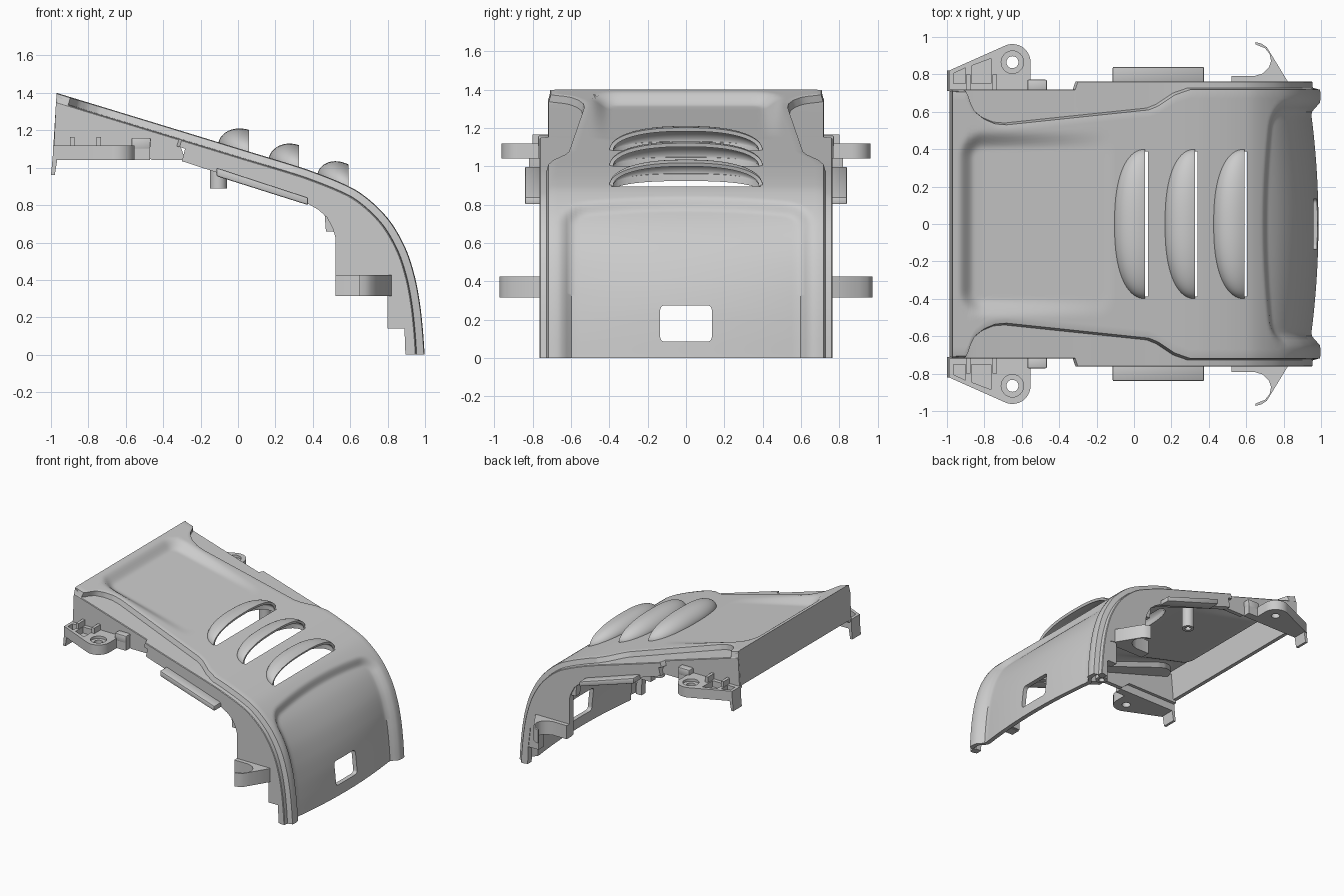
import bpy, bmesh, math
from mathutils import Vector

if "Cube" in bpy.data.objects:
    bpy.data.objects.remove(bpy.data.objects["Cube"])


def lerp_table(tab, x):
    for (a, fa), (b, fb) in zip(tab, tab[1:]):
        if x <= b:
            return fa + (fb - fa) * max(0, (x - a) / (b - a))
    return tab[-1][1]


def smooth(t):
    t = min(1, max(0, t))
    return t * t * (3 - 2 * t)


def finish(ob, angle=32):
    bpy.ops.object.select_all(action='DESELECT')
    ob.select_set(True)
    bpy.context.view_layer.objects.active = ob
    for m in list(ob.modifiers):
        bpy.ops.object.modifier_apply(modifier=m.name)
    bpy.ops.object.shade_smooth_by_angle(angle=math.radians(angle))
    return ob


def make(name, verts, faces):
    me = bpy.data.meshes.new(name)
    me.from_pydata(verts, [], faces)
    bm = bmesh.new()
    bm.from_mesh(me)
    bmesh.ops.recalc_face_normals(bm, faces=bm.faces)
    bm.to_mesh(me)
    bm.free()
    ob = bpy.data.objects.new(name, me)
    bpy.context.collection.objects.link(ob)
    return ob


def prism(name, pts, axis, a, b):
    n = len(pts)
    put = (lambda p, c: (p[0], c, p[1])) if axis == 'y' else (lambda p, c: (p[0], p[1], c))
    verts = [put(p, c) for c in (a, b) for p in pts]
    faces = [list(range(n)), list(range(n, 2 * n))]
    faces += [[i, (i + 1) % n, n + (i + 1) % n, n + i] for i in range(n)]
    return make(name, verts, faces)


def mirror(ob):
    m = ob.modifiers.new('mirror', 'MIRROR')
    m.use_axis = (False, True, False)
    m.use_mirror_merge = False
    return finish(ob)


def bevel(ob, w=0.008):
    m = ob.modifiers.new('bevel', 'BEVEL')
    m.width, m.segments, m.limit_method = w, 2, 'ANGLE'
    return ob


def cut(ob, cutters):
    for c in cutters:
        m = ob.modifiers.new('cut', 'BOOLEAN')
        m.operation, m.solver, m.object = 'DIFFERENCE', 'EXACT', c
        bpy.context.view_layer.objects.active = ob
        bpy.ops.object.modifier_apply(modifier=m.name)
        bpy.data.objects.remove(c)


def circle(x, y, r, a0=0, a1=360, n=32):
    return [(x + r * math.cos(math.radians(a0 + (a1 - a0) * i / n)),
             y + r * math.sin(math.radians(a0 + (a1 - a0) * i / n))) for i in range(n + (a1 - a0 < 360))]


# Side profile of the cover, resampled evenly along its length
key = [(-.97, 1.4), (-.35, 1.211), (0, 1.104), (.3, 1.013), (.42, .972), (.55, .92), (.65, .868), (.75, .785),
       (.83, .69), (.9, .56), (.945, .42), (.972, .28), (.988, .14), (.998, 0)]
K = [Vector(p) for p in key]
K = [2 * K[0] - K[1]] + K + [2 * K[-1] - K[-2]]
prof = []
for i in range(1, len(K) - 2):
    p0, p1, p2, p3 = K[i - 1:i + 3]
    n = max(3, int((p2 - p1).length / .0125))
    for j in range(n):
        t = j / n
        prof.append(.5 * (2 * p1 + (p2 - p0) * t + (2 * p0 - 5 * p1 + 4 * p2 - p3) * t * t
                          + (3 * p1 - p0 - 3 * p2 + p3) * t ** 3))
prof.append(K[-2])
norm, arc = [], [0]
for i in range(len(prof)):
    t = (prof[min(i + 1, len(prof) - 1)] - prof[max(i - 1, 0)]).normalized()
    norm.append(Vector((-t.y, t.x)))
    if i:
        arc.append(arc[-1] + (prof[i] - prof[i - 1]).length)
top_z = [(p.x, p.y) for p in prof]
s0 = lerp_table([(p.x, s) for p, s in zip(prof, arc)], .685)


def off(i, d):
    p = prof[i] - norm[i] * d
    z = max(0, p.y)
    return max(p.x, -.97 - (1.4 - z) * .06), z


def inset(a, b, r):
    return r - math.hypot(max(r - a, 0), max(r - b, 0))


def depth(i, y):
    x, s, y = prof[i].x, arc[i], abs(y)
    d = .05 * min(1, max(0, (-.1 - x) / .7)) * smooth(inset(.5 - y, min(x + .94, -.06 - x), .14) / .1)
    q = s - s0 - .06 * (y / .65) ** 2
    k = smooth(q / .7)
    f = .04 * (1 - k) + k * (.012 + .04 * (y / .6) ** 2)
    return d + f * smooth(inset(.66 - y, q, .14) / .075)


# Main cover: raised centre panel, stepped side ledges, rear dish and front recess
step = [(-.97, .705), (-.89, .705), (-.875, .65), (-.85, .6), (-.8, .56), (-.74, .535), (-.68, .53),
        (.08, .61), (.13, .63), (.22, .69), (.3, .718), (1, .718)]
N, T = 30, .035
rows = []
for i, p in enumerate(prof):
    ys, yw = lerp_table(step, p.x), .72 if p.x < -.3 else .763
    half = [(ys * k / N, depth(i, ys * k / N)) for k in range(N + 1)]
    half[-1] = (ys, .004)
    half += [(ys + .01, .042), (yw - .004, .045), (yw, .05)]
    rows.append([(-y, d) for y, d in half[:0:-1]] + half)
W, R = len(rows[0]), len(rows)
verts = []
for extra in (0, T):
    for i, row in enumerate(rows):
        for y, d in row:
            x, z = off(i, d + extra)
            verts.append((x, y, z))
H = W * R
faces = []
for i in range(R - 1):
    for j in range(W - 1):
        a = i * W + j
        faces += [(a, a + 1, a + W + 1, a + W), (H + a, H + a + W, H + a + W + 1, H + a + 1)]
    for a in (i * W, i * W + W - 1):
        faces.append((a, a + W, H + a + W, H + a))
for j in range(W - 1):
    for a in (j, (R - 1) * W + j):
        faces.append((a, a + 1, H + a + 1, H + a))
cover = make('cover_shell', verts, faces)

# Vent slots and the front window
scoops = [(-.105, .06), (.165, .325), (.425, .59)]
HY = .4
side = [HY * math.sin(math.pi / 2 * k / 20) for k in range(-20, 21)]
ends = lambda y: max(0, 1 - abs(y / HY) ** 2.4) ** (1 / 2.2)
cutters = []
for x0, x1 in scoops:
    plan = [(x1 - .85 * (x1 - x0) * ends(y), y * .97) for y in side]
    plan += [(x1 + .014, HY * .97), (x1 + .014, -HY * .97)]
    cutters.append(prism('slot_cutter', plan, 'z', .6, 1.4))
win = prism('window_cutter', [(.8, -.135), (1.1, -.135), (1.1, .135), (.8, .135)], 'z', .085, .275)
bm = bmesh.new()
bm.from_mesh(win.data)
along = [e for e in bm.edges if abs(e.verts[0].co.x - e.verts[1].co.x) > .1]
bmesh.ops.bevel(bm, geom=along, offset=.025, segments=4, affect='EDGES', profile=.5)
bm.to_mesh(win.data)
bm.free()
cut(cover, cutters + [win])
finish(cover, 35)

# Hooded scoops opening toward the front
for k, (x0, x1) in enumerate(scoops):
    M, v, f = 14, [], []
    for y in side:
        e = max(ends(y), .01)
        for j in range(M + 1):
            a = math.pi / 2 * j / M
            x = x1 - (x1 - x0) * math.cos(a) * e
            v.append((x, y, lerp_table(top_z, x) - .006 + .122 * math.sin(a) ** 1.25 * e))
    for i in range(len(side) - 1):
        for j in range(M):
            a = i * (M + 1) + j
            f.append((a, a + M + 1, a + M + 2, a + 1))
    hood = make(f'vent_scoop_{k + 1}', v, f)
    if sum(p.normal.z for p in hood.data.polygons) < 0:
        hood.data.flip_normals()
    m = hood.modifiers.new('thick', 'SOLIDIFY')
    m.thickness, m.offset = .02, -1
    finish(hood, 40)

# Side walls, rear section and wider front section
rear_top = [off(i, .055) for i in range(0, R, 3) if prof[i].x < -.27]
mirror(prism('rear_side_wall', rear_top + [(-.28, 1.04), (-.46, 1.04), (-.53, 1.1), (-.985, 1.1)], 'y', .685, .719))
front_top = [off(i, .055) for i in range(0, R, 3) if prof[i].x > -.3] + [off(R - 1, .055)]
mirror(prism('front_side_wall', front_top + [
    (.895, 0), (.89, .14), (.87, .31), (.82, .32), (.52, .32), (.52, .63), (.505, .68), (.475, .735), (.43, .775),
    (.37, .81), (-.1, .97), (-.3, 1.035)], 'y', .705, .757))

# Rear end wall
prism('rear_end_wall', [(-.97, 1.398), (-.987, 1.12), (-.957, 1.12), (-.937, 1.34), (-.937, 1.37)], 'y', -.71, .71)

# Rear mounting ears with screw hole, pockets, ribs and end tabs
ear = prism('mounting_ear', [(-.99, .71), (-.99, .82)] + circle(-.65, .865, .097, 112, 0, 14)[:-1]
            + [(-.553, .865), (-.553, .77), (-.47, .77), (-.47, .71)], 'z', 1.04, 1.12)
cut(ear, [prism('hole', circle(-.65, .865, .032), 'z', 1, 1.2),
          prism('bore', circle(-.65, .865, .06), 'z', 1.1, 1.2),
          prism('pocket_a', [(-.965, .75), (-.9, .75), (-.9, .835), (-.965, .805)], 'z', 1.07, 1.2),
          prism('pocket_b', [(-.87, .75), (-.765, .75), (-.765, .885), (-.87, .845)], 'z', 1.07, 1.2)])
mirror(ear)
for x in (-.885, -.745):
    mirror(prism('ear_rib', [(x - .012, 1.07), (x + .012, 1.07), (x + .012, 1.165), (x - .012, 1.165)], 'y', .715, .8))
mirror(bevel(prism('ear_block', [(-.57, 1.1), (-.47, 1.1), (-.465, 1.16), (-.57, 1.16)], 'y', .71, .772)))
mirror(prism('end_tab', [(-.985, 1.12), (-1, .96), (-.98, .96), (-.965, 1.05), (-.965, 1.12)], 'y', .71, .82))

# Sloped side rails and hanging screw pegs
mirror(bevel(prism('side_rail', [(-.115, 1.0), (.375, .84), (.375, .8), (-.115, .955)], 'y', .74, .84)))
peg = prism('screw_peg', circle(-.105, .5, .045), 'z', .89, 1.11)
cut(peg, [prism('peg_hole', circle(-.105, .5, .022), 'z', .8, 1.0)])
mirror(peg)

# Front spring hooks and lower brackets
mirror(prism('spring_hook', [(.52, .72), (.52, .79), (.64, .79), (.69, .805), (.72, .835), (.733, .87), (.725, .91),
                             (.7, .94), (.65, .96), (.65, .972), (.68, .965), (.71, .945), (.735, .905),
                             (.82, .765), (.82, .72)], 'z', .315, .425))
mirror(prism('lower_bracket', [(.8, .14), (.89, .14), (.91, .32), (.8, .32)], 'y', .69, .752))
mirror(prism('wall_clip', [(.47, .66), (.53, .66), (.53, .79), (.46, .79)], 'y', .69, .745))
